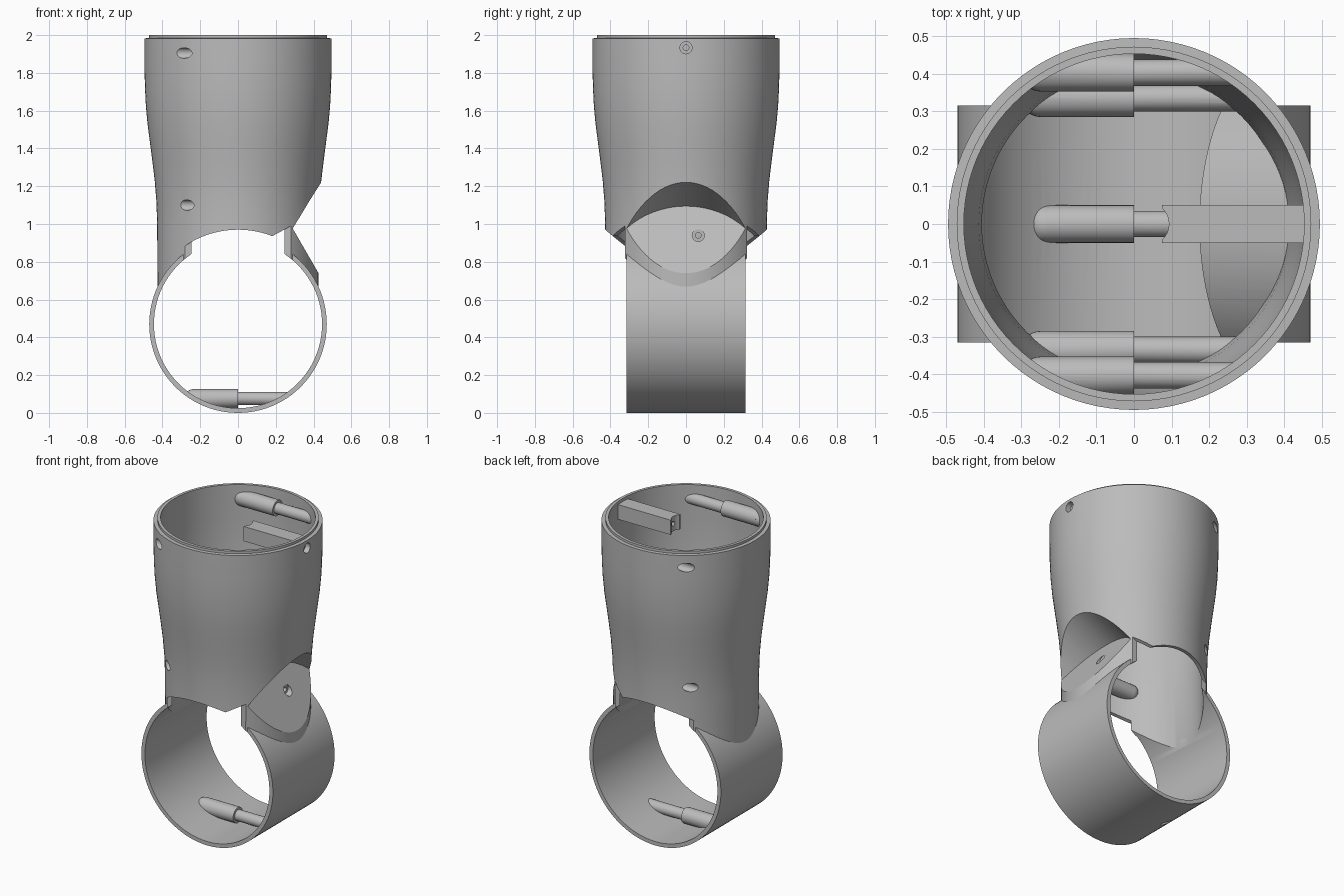
import bpy, bmesh, math
from mathutils import Matrix, Vector

cube = bpy.data.objects.get("Cube")
if cube:
    bpy.data.objects.remove(cube, do_unlink=True)

RING_Z = 0.47
TILT = Vector((math.sin(math.radians(60)), 0, math.cos(math.radians(60))))
X, Y = Vector((1, 0, 0)), Vector((0, 1, 0))

grey = bpy.data.materials.new("plain grey plastic")
grey.use_nodes = True
grey.diffuse_color = (0.5, 0.5, 0.5, 1)
grey.node_tree.nodes["Principled BSDF"].inputs["Base Color"].default_value = (0.5, 0.5, 0.5, 1)


def make(name, bm):
    bmesh.ops.recalc_face_normals(bm, faces=bm.faces)
    mesh = bpy.data.meshes.new(name)
    bm.to_mesh(mesh)
    bm.free()
    mesh.materials.append(grey)
    ob = bpy.data.objects.new(name, mesh)
    bpy.context.collection.objects.link(ob)
    return ob


def lathe(name, profile, shrink=0.0, sides=96):
    """Closed solid of revolution about z from (radius, height) points."""
    bm = bmesh.new()
    rows = []
    for r, z in profile:
        rows.append([bm.verts.new(((r - shrink) * math.cos(i * math.tau / sides),
                                   (r - shrink) * math.sin(i * math.tau / sides), z))
                     for i in range(sides)])
    for a, b in zip(rows, rows[1:]):
        for i in range(sides):
            j = (i + 1) % sides
            bm.faces.new((a[i], a[j], b[j], b[i]))
    bm.faces.new(rows[0])
    bm.faces.new(rows[-1])
    return make(name, bm)


def rod(name, start, axis, r, length, sides=32):
    """Cylinder running from start along axis."""
    bm = bmesh.new()
    m = (Matrix.Translation(Vector(start) + axis * length / 2)
         @ axis.to_track_quat('Z', 'X').to_matrix().to_4x4())
    bmesh.ops.create_cone(bm, cap_ends=True, segments=sides, radius1=r, radius2=r,
                          depth=length, matrix=m)
    return make(name, bm)


def ball(name, centre, r):
    bm = bmesh.new()
    bmesh.ops.create_uvsphere(bm, u_segments=32, v_segments=16, radius=r,
                              matrix=Matrix.Translation(centre))
    return make(name, bm)


def prism(name, points, y0, y1):
    """Polygon in x, z extruded between two y values."""
    bm = bmesh.new()
    f = bm.faces.new([bm.verts.new((x, y0, z)) for x, z in points])
    ext = bmesh.ops.extrude_face_region(bm, geom=[f], use_keep_orig=True)
    bmesh.ops.translate(bm, vec=(0, y1 - y0, 0),
                        verts=[v for v in ext["geom"] if isinstance(v, bmesh.types.BMVert)])
    return make(name, bm)


def combine(ob, other, op, keep=False):
    """Apply a boolean and drop the second object unless it is kept."""
    mod = ob.modifiers.new("bool", 'BOOLEAN')
    mod.operation, mod.object, mod.solver = op, other, 'EXACT'
    dg = bpy.context.evaluated_depsgraph_get()
    mesh = bpy.data.meshes.new_from_object(ob.evaluated_get(dg))
    ob.modifiers.clear()
    ob.data = mesh
    if not keep:
        bpy.data.objects.remove(other, do_unlink=True)
    return ob


def screw_boss(y, z, end):
    """Thick round-ended half toward -x and thin half toward +x."""
    boss = rod("screw_boss", (-end, y, z), X, 0.05, end)
    combine(boss, ball("boss_end", (-end, y, z), 0.0499), 'UNION')
    return combine(boss, rod("boss_tip", (-0.02, y, z), X, 0.035, 0.4), 'UNION')


# Sleeve profiles
outer = [(0.425, RING_Z), (0.428, 1.0), (0.432, 1.12), (0.441, 1.23), (0.453, 1.33),
         (0.466, 1.43), (0.479, 1.53), (0.488, 1.63), (0.493, 1.73), (0.495, 1.83), (0.495, 1.983)]
inner = [(0.405, RING_Z), (0.405, 1.12), (0.413, 1.23), (0.426, 1.35), (0.441, 1.48),
         (0.452, 1.63), (0.453, 1.8), (0.453, 2.1)]
sleeve = lathe("sleeve_body", outer + [(0.472, 1.984), (0.472, 2.0)])
bore = lathe("sleeve_bore", inner)
combine(sleeve, bore, 'DIFFERENCE', keep=True)


def add_inside(part):
    """Trim a part to the sleeve outline and fuse it on."""
    combine(part, lathe("trim", outer, shrink=0.008), 'INTERSECT')
    combine(sleeve, part, 'UNION')


# Tilted pocket that clears a neighbouring tube
centre = Vector((0, 0, RING_Z))
add_inside(rod("pocket_shell", centre + TILT * 0.462, TILT, 0.452, 1.0, 96))

# Screw bosses and top guide bar
holes = []
for side in (-1, 1):
    for y, z in ((0.403, 1.905), (0.335, 1.1)):
        add_inside(screw_boss(side * y, z, 0.25))
        holes.append((side * y, z))
bar = prism("guide_bar", [(0.075, 1.885), (0.6, 1.885), (0.6, 1.98), (0.075, 1.98)], -0.05, 0.05)
combine(bar, rod("bar_notch", (0.035, 0, 1.8), Vector((0, 0, 1)), 0.058, 0.3), 'DIFFERENCE')
add_inside(bar)

# Cuts in the sleeve: pocket, ring bore, side clearances
combine(sleeve, rod("pocket_cut", centre + TILT * 0.504, TILT, 0.43, 1.0, 96), 'DIFFERENCE')
combine(sleeve, rod("ring_bore", centre - Y * 0.6, Y, 0.446, 1.2, 96), 'DIFFERENCE')
wedge = [(0, 0.4), (0, 0.8), (0.18, 0.935), (0.30, 1.0), (0.6, 0.9), (0.6, 0.4)]
for side in (-1, 1):
    combine(sleeve, rod("clearance", Y * side * 0.322 + centre, Y * side, 0.5, 0.4, 96), 'DIFFERENCE')
    combine(sleeve, prism("clearance_wedge", wedge, side * 0.322, side * 0.7), 'DIFFERENCE')

# Strap ring with its own boss, opened where the sleeve bore meets it
ring = rod("strap_ring", centre - Y * 0.315, Y, 0.47, 0.63, 96)
combine(ring, rod("ring_hole", centre - Y * 0.5, Y, 0.445, 1.0, 96), 'DIFFERENCE')
combine(ring, bore, 'DIFFERENCE')
low_boss = screw_boss(0, 0.076, 0.235)
combine(low_boss, rod("ring_trim", centre - Y * 0.3, Y, 0.46, 0.6, 96), 'INTERSECT')
combine(ring, low_boss, 'UNION')
combine(ring, rod("screw_hole", (-0.6, 0, 0.076), X, 0.028, 0.5), 'DIFFERENCE')

# Screw holes in the sleeve, bar and pocket floor
for y, z in holes:
    combine(sleeve, rod("screw_hole", (-0.7, y, z), X, 0.028, 0.62), 'DIFFERENCE')
for x, y, z, depth in ((0.46, 0, 1.933, 0.5), (0.29, 0.065, 0.94, 0.2)):
    combine(sleeve, rod("head_hole", (x, y, z), X, 0.032, 0.2), 'DIFFERENCE')
    combine(sleeve, rod("pilot_hole", (x - depth, y, z), X, 0.015, depth + 0.2), 'DIFFERENCE')

# Shading
bpy.ops.object.select_all(action='DESELECT')
for ob in (sleeve, ring):
    ob.select_set(True)
    bpy.context.view_layer.objects.active = ob
bpy.ops.object.shade_smooth_by_angle(angle=math.radians(30))
